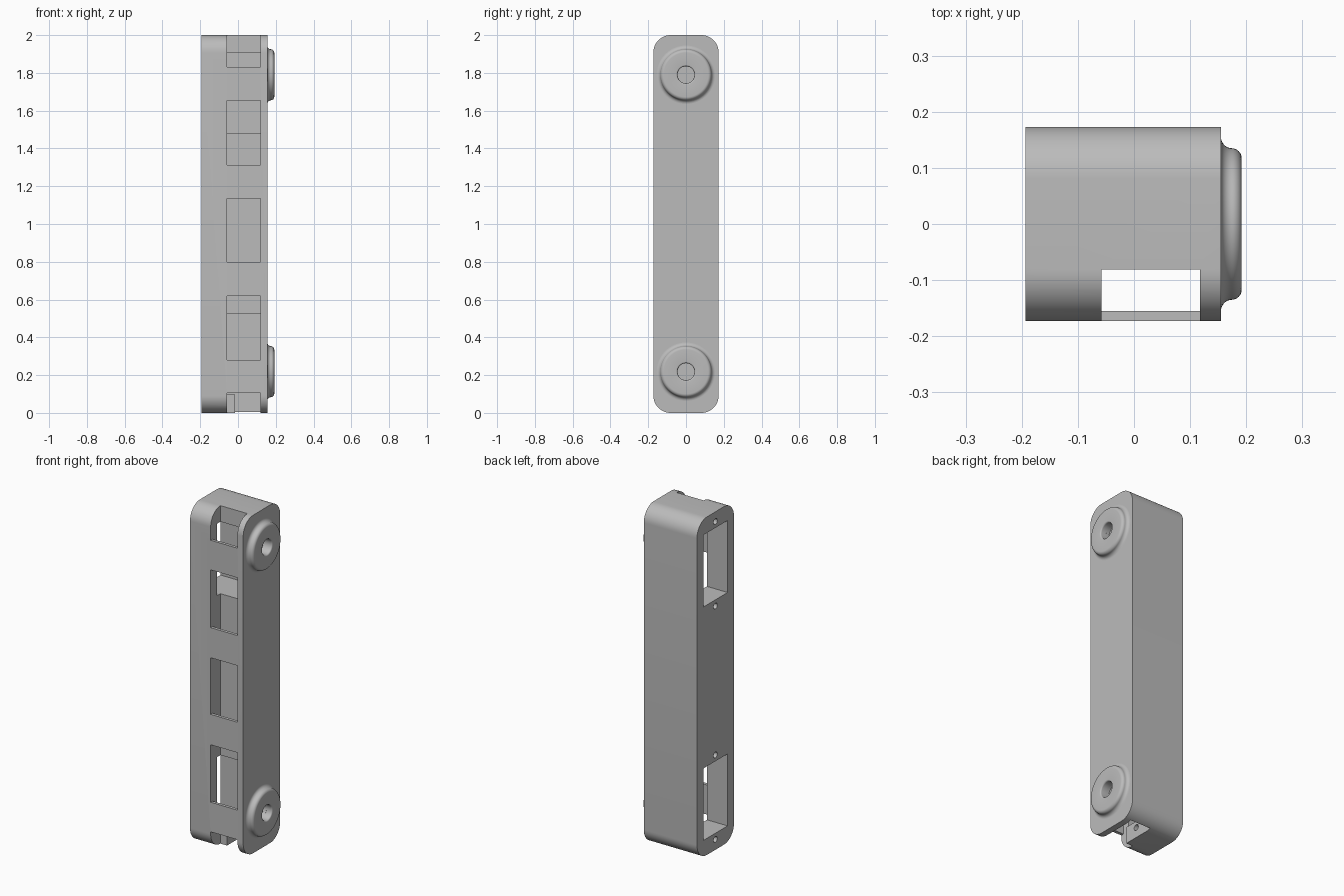
import bpy, bmesh, math
from mathutils import Vector

if "Cube" in bpy.data.objects:
    bpy.data.objects.remove(bpy.data.objects["Cube"])

grey = bpy.data.materials.new("plain grey")
grey.use_nodes = True
grey.diffuse_color = (0.5, 0.5, 0.5, 1)
grey.node_tree.nodes["Principled BSDF"].inputs["Base Color"].default_value = (0.5, 0.5, 0.5, 1)


def finish(bm, name):
    bmesh.ops.recalc_face_normals(bm, faces=bm.faces)
    mesh = bpy.data.meshes.new(name)
    bm.to_mesh(mesh)
    bm.free()
    obj = bpy.data.objects.new(name, mesh)
    bpy.context.collection.objects.link(obj)
    mesh.materials.append(grey)
    return obj


def activate(obj):
    bpy.ops.object.select_all(action='DESELECT')
    obj.select_set(True)
    bpy.context.view_layer.objects.active = obj


def arc(cx, cy, r, a0, a1, n):
    angles = [math.radians(a0 + (a1 - a0) * i / n) for i in range(n + 1)]
    return [(cx + r * math.cos(a), cy + r * math.sin(a)) for a in angles]


def prism(points, x0, x1, name):
    """Extrude a (y, z) outline along x."""
    bm = bmesh.new()
    face = bm.faces.new([bm.verts.new((x0, y, z)) for y, z in points])
    out = bmesh.ops.extrude_face_region(bm, geom=[face])
    moved = [v for v in out["geom"] if isinstance(v, bmesh.types.BMVert)]
    bmesh.ops.translate(bm, verts=moved, vec=(x1 - x0, 0, 0))
    return finish(bm, name)


def cut(target, cutter):
    cutter.hide_render = True
    mod = target.modifiers.new("cut", 'BOOLEAN')
    mod.object = cutter
    mod.solver = 'EXACT'
    activate(target)
    bpy.ops.object.modifier_apply(modifier=mod.name)
    bpy.data.objects.remove(cutter)


def cut_box(target, x, y, z):
    corners = [(y[0], z[0]), (y[1], z[0]), (y[1], z[1]), (y[0], z[1])]
    cut(target, prism(corners, x[0], x[1], "box_cutter"))


def cut_hole(target, z, r, x0, x1):
    cut(target, prism(arc(0, z, r, 0, 360, 32)[:-1], x0, x1, "hole_cutter"))


# Rounded bar
LEFT, RIGHT, HALF, R = -0.193, 0.155, 0.173, 0.092
inner = HALF - R
outline = (arc(inner, 2 - R, R, 0, 90, 12) + arc(-inner, 2 - R, R, 90, 180, 12)
           + arc(-inner, R, R, 180, 270, 12) + arc(inner, R, R, 270, 360, 12))
body = prism(outline, LEFT, RIGHT, "link_body")

# Cable channel along the full length, with windows in the front wall
SLOT = (-0.058, 0.118)
cut_box(body, SLOT, (-0.155, -0.081), (-0.1, 2.1))
for z in [(-0.1, 0.105), (0.28, 0.62), (0.8, 1.135), (1.313, 1.655), (1.83, 2.1)]:
    cut_box(body, SLOT, (-0.3, -0.12), z)

# Motor pockets with mounting screw holes
for mid in (0.311, 1.692):
    cut_box(body, (-0.3, SLOT[1]), (-0.113, 0.113), (mid - 0.213, mid + 0.213))
    for side in (-1, 1):
        cut_hole(body, mid + side * 0.25, 0.017, -0.3, -0.014)

# Opening under the lower pocket
cut_box(body, (-0.015, SLOT[1]), (-0.13, 0.113), (-0.1, 0.2))

# Blind shaft holes
HUBS = {"lower_hub": 0.218, "upper_hub": 1.79}
for z in HUBS.values():
    cut_hole(body, z, 0.045, 0.135, 0.3)


def hub(name, z):
    """Lathe a flared boss around the x axis; points are (radius, x)."""
    profile = ([(0.045, 0.148)] + arc(0.053, 0.184, 0.008, 180, 90, 5)
               + arc(0.117, 0.174, 0.018, 90, 0, 8)
               + arc(0.155, 0.175, 0.02, 180, 270, 8) + [(0.155, 0.148)])
    bm = bmesh.new()
    verts = [bm.verts.new((x, 0, z + r)) for r, x in profile]
    edges = [bm.edges.new((verts[i - 1], v)) for i, v in enumerate(verts)]
    bmesh.ops.spin(bm, geom=verts + edges, cent=(0, 0, z), axis=(1, 0, 0),
                   angle=math.tau, steps=64, use_merge=True)
    bmesh.ops.remove_doubles(bm, verts=bm.verts, dist=0.0001)
    return finish(bm, name)


parts = [body] + [hub(name, z) for name, z in HUBS.items()]
for part in parts:
    activate(part)
    bpy.ops.object.shade_smooth_by_angle(angle=math.radians(30))
